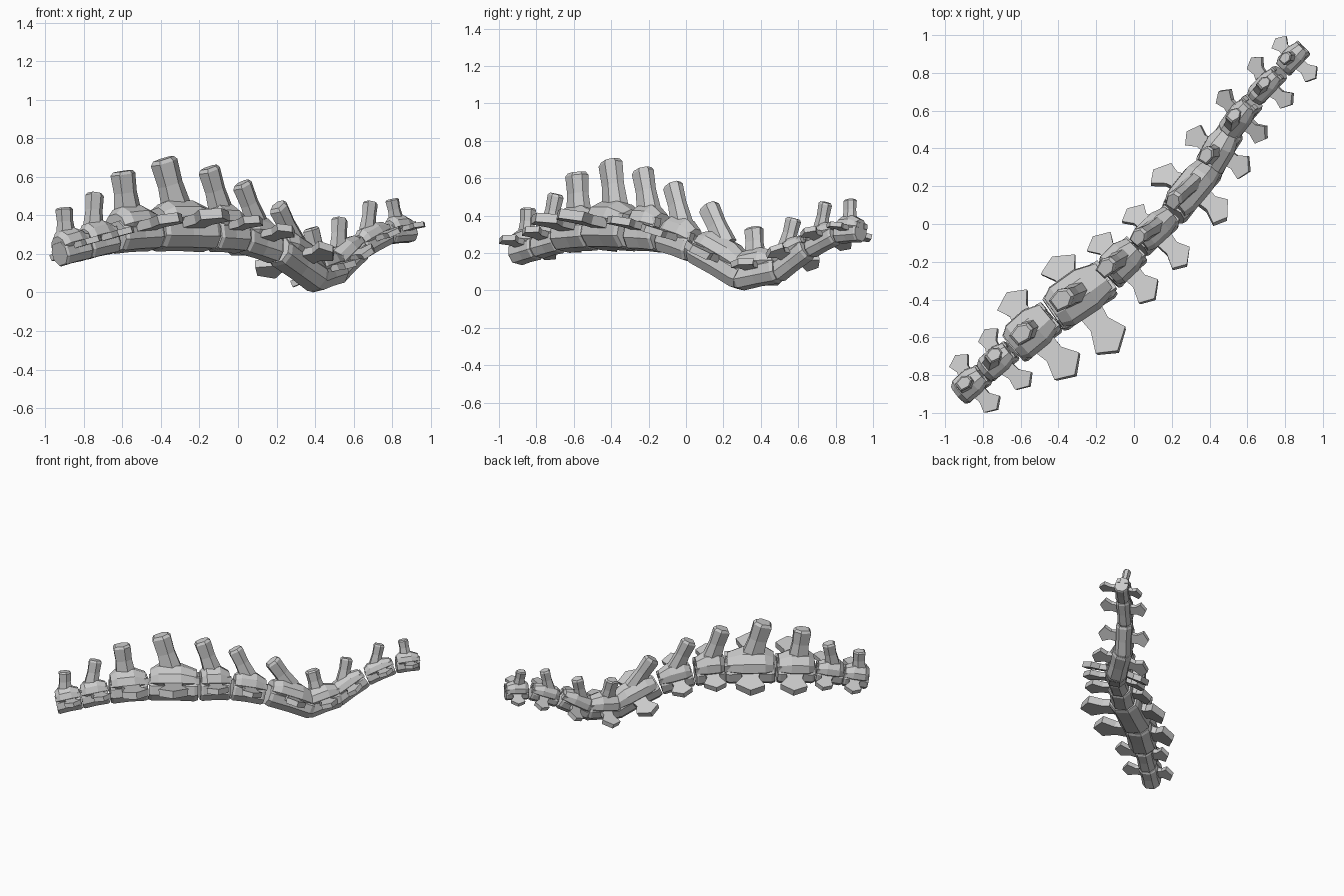
import bpy, bmesh
from math import radians
from mathutils import Vector, Matrix

if "Cube" in bpy.data.objects:
    bpy.data.objects.remove(bpy.data.objects["Cube"])

# lower centre line at the joints between vertebrae
JOINTS = [(-.92, -.895, .15), (-.785, -.78, .185), (-.64, -.655, .22), (-.435, -.48, .235),
          (-.145, -.28, .23), (.01, -.13, .22), (.18, .03, .165), (.39, .285, .015),
          (.52, .51, .06), (.65, .68, .19), (.785, .82, .265), (.90, .94, .275)]
# body width, body height, wing half-span, spine tip, wing shift
VERTS = [(.15, .185, .175, (-.90, -.84, .455), (.03, .01)),
         (.145, .19, .185, (-.74, -.69, .53), (.055, .02)),
         (.225, .24, .275, (-.595, -.58, .645), (.05, -.01)),
         (.25, .26, .295, (-.385, -.40, .71), (.03, -.045)),
         (.195, .25, .225, (-.15, -.23, .665), (.01, -.03)),
         (.155, .22, .21, (.02, -.07, .585), (.01, -.035)),
         (.18, .22, .225, (.205, .12, .47), (-.015, -.035)),
         (.165, .205, .19, (.38, .365, .35), (-.005, 0)),
         (.135, .175, .17, (.53, .58, .40), (.015, .015)),
         (.115, .15, .158, (.69, .75, .485), (.03, .025)),
         (.115, .145, .145, (.80, .88, .50), (.015, 0))]
ROLL = radians(-12)
WING_ROLL = radians(-4)


def loft(bm, rings):
    rows = [[bm.verts.new(p) for p in r] for r in rings]
    n = len(rows[0])
    for a, b in zip(rows, rows[1:]):
        for i in range(n):
            j = (i + 1) % n
            bm.faces.new((a[i], a[j], b[j], b[i]))
    bm.faces.new(rows[0])
    bm.faces.new(rows[-1])


def mirrored(half):
    return half + [(-y, z) for y, z in reversed(half)]


CENTRUM = mirrored([(.42, 0), (.85, .2), (.86, .46), (.5, .66)])
ARCH = mirrored([(.75, .44), (1.0, .56), (.85, .80), (.36, .97)])
WING = [(-.24, .25), (-.2, .58), (-.35, .90), (.0, 1.07), (.36, .82), (.2, .55), (.24, .25)]
SPINE = [(-.5, .35), (-.5, -.35), (.1, -.5), (.5, -.22), (.5, .22), (.1, .5)]


def section(profile, x, w, h, k, kz, z0):
    return [Vector((x, y * w / 2 * k, (z0 + (z - z0) * kz - .45) * h)) for y, z in profile]


def vertebra(i):
    a, b = Vector(JOINTS[i]), Vector(JOINTS[i + 1])
    w, h, span, tip, shift = VERTS[i]
    length = (b - a).length
    d = (b - a).normalized()
    left = Vector((0, 0, 1)).cross(d).normalized()
    up = d.cross(left)
    rot = Matrix((d, left, up)).transposed().to_4x4() @ Matrix.Rotation(ROLL, 4, 'X')
    world = Matrix.Translation((a + b) / 2 + up * h * .45) @ rot
    bm = bmesh.new()

    # centrum, slightly waisted
    loft(bm, [section(CENTRUM, x * length, w, h, k, kz, .45)
              for x, k, kz in ((-.49, .9, .93), (-.42, 1, 1), (0, .93, .97), (.42, 1, 1), (.49, .9, .93))])
    # arch over the centrum
    loft(bm, [section(ARCH, x * length, w, h, k, kz, .44)
              for x, k, kz in ((-.46, .75, .72), (-.3, 1, .97), (.15, 1.02, 1), (.47, .74, .7))])

    # flared side wings, drooping a little
    off = rot.to_3x3().inverted() @ Vector((*shift, 0))
    turn = Matrix.Rotation(WING_ROLL, 3, 'X')
    t = .09 * span
    for s in (-1, 1):
        loft(bm, [[turn @ Vector((x * span * k + off.x * min(1, y),
                                  s * y * span + off.y * min(1, y),
                                  .02 * h - .1 * span * y + dz)) for x, y in WING]
                  for dz, k in ((-t, .95), (t, 1))])
        # small articular knob reaching the next vertebra
        m = Matrix.Translation((.42 * length, s * w * .25, .14 * h)) @ Matrix.Diagonal(
            (length * .2, w * .22, h * .2, 1))
        bmesh.ops.create_cube(bm, size=1, matrix=m)

    # tall spine leaning back to its tip, rings square to its axis
    t = world.inverted() @ Vector(tip)
    base = Vector((-.04 * length, 0, .35 * h))
    axis = (t - base).normalized()
    ax = Vector((0, 1, 0)).cross(axis).normalized()
    ay = axis.cross(ax)
    r = span + h
    rings = []
    for f, lx, ly in ((0, .27, .21), (.5, .22, .175), (.92, .235, .20), (.99, .18, .16)):
        c = base.lerp(t, f)
        rings.append([c + ax * x * lx * r + ay * y * ly * r for x, y in SPINE])
    loft(bm, rings)

    bm.transform(world)
    bmesh.ops.recalc_face_normals(bm, faces=bm.faces)
    me = bpy.data.meshes.new("vertebra")
    bm.to_mesh(me)
    bm.free()
    ob = bpy.data.objects.new("vertebra_%02d" % (i + 1), me)
    bpy.context.collection.objects.link(ob)
    return ob


parts = [vertebra(i) for i in range(len(VERTS))]

# rest the chain on the ground
low = min(v.co.z for o in parts for v in o.data.vertices)
for o in parts:
    o.data.transform(Matrix.Translation((0, 0, -low)))
